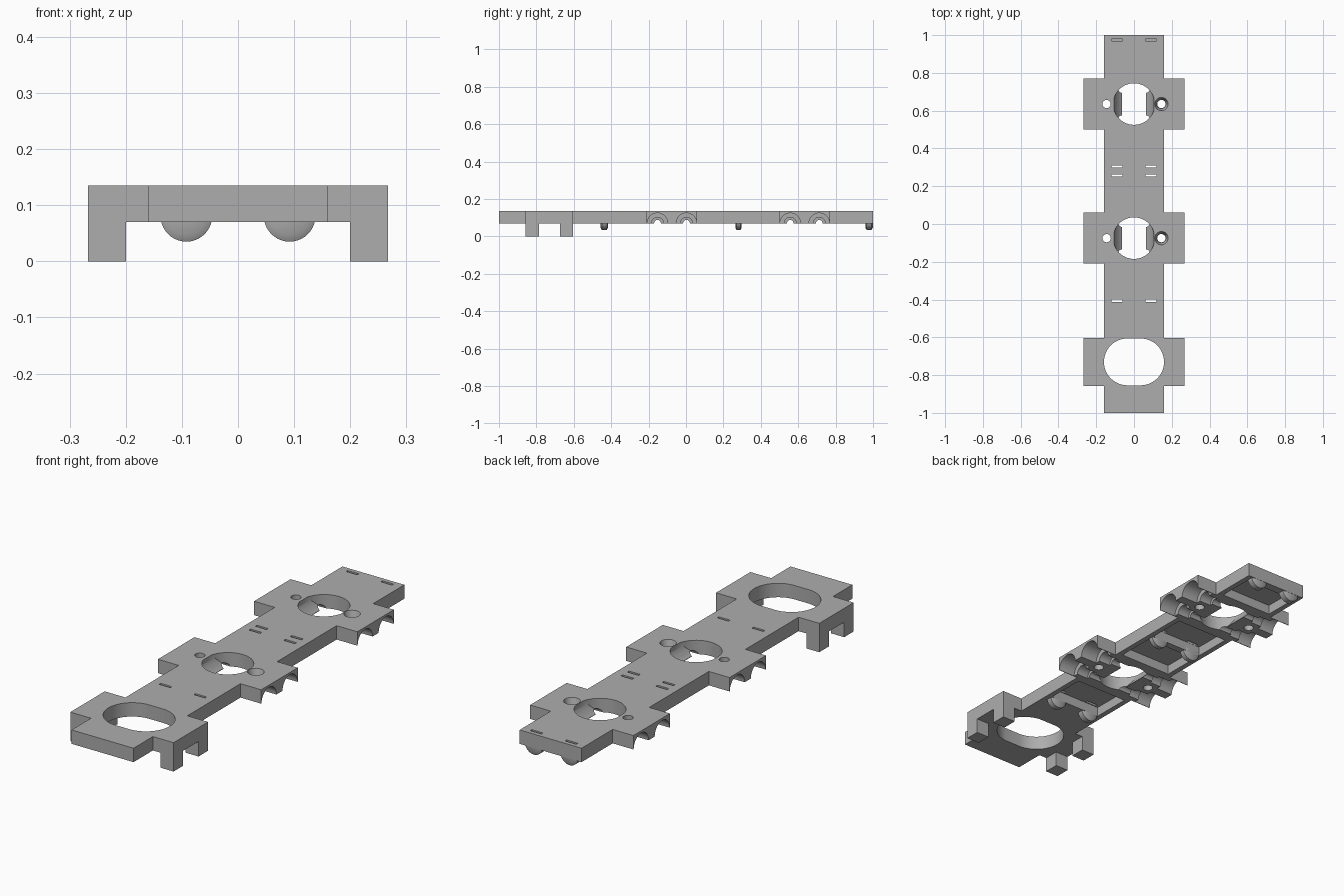
import bpy, bmesh, math
from mathutils import Matrix

if "Cube" in bpy.data.objects:
    bpy.data.objects.remove(bpy.data.objects["Cube"], do_unlink=True)

gray = bpy.data.materials.new("plain_gray")
gray.use_nodes = True
gray.diffuse_color = (0.42, 0.42, 0.42, 1)
gray.node_tree.nodes["Principled BSDF"].inputs["Base Color"].default_value = (0.42, 0.42, 0.42, 1)

BOTTOM, TOP = 0.07, 0.135
BODY_X, WING_X = 0.16, 0.267


def finish(name, bm):
    bmesh.ops.recalc_face_normals(bm, faces=bm.faces)
    mesh = bpy.data.meshes.new(name)
    bm.to_mesh(mesh)
    bm.free()
    mesh.materials.append(gray)
    obj = bpy.data.objects.new(name, mesh)
    bpy.context.collection.objects.link(obj)
    return obj


def box(name, x0, x1, y0, y1, z0, z1):
    bm = bmesh.new()
    bmesh.ops.create_cube(bm, size=1)
    for v in bm.verts:
        v.co = ((x0 + x1) / 2 + v.co.x * (x1 - x0),
                (y0 + y1) / 2 + v.co.y * (y1 - y0),
                (z0 + z1) / 2 + v.co.z * (z1 - z0))
    return finish(name, bm)


def cylinder(name, r, length, centre, axis="Z", r2=None, sides=48):
    turn = {"X": Matrix.Rotation(math.pi / 2, 4, "Y"),
            "Y": Matrix.Rotation(-math.pi / 2, 4, "X"),
            "Z": Matrix.Identity(4)}[axis]
    bm = bmesh.new()
    bmesh.ops.create_cone(bm, cap_ends=True, segments=sides, radius1=r,
                          radius2=r if r2 is None else r2, depth=length,
                          matrix=Matrix.Translation(centre) @ turn)
    return finish(name, bm)


def prism(name, points, direction):
    # extrude a closed outline of 3D points along a direction
    bm = bmesh.new()
    face = bm.faces.new([bm.verts.new(p) for p in points])
    grown = bmesh.ops.extrude_face_region(bm, geom=[face])["geom"]
    bmesh.ops.translate(bm, vec=direction,
                        verts=[g for g in grown if isinstance(g, bmesh.types.BMVert)])
    return finish(name, bm)


def combine(target, tool, operation="DIFFERENCE"):
    tool.hide_render = True
    mod = target.modifiers.new("cut", "BOOLEAN")
    mod.object, mod.operation, mod.solver = tool, operation, "EXACT"
    bpy.context.view_layer.objects.active = target
    bpy.ops.object.modifier_apply(modifier=mod.name)
    bpy.data.objects.remove(tool, do_unlink=True)


def smooth(obj):
    bpy.ops.object.select_all(action="DESELECT")
    obj.select_set(True)
    bpy.context.view_layer.objects.active = obj
    bpy.ops.object.shade_smooth_by_angle(angle=math.radians(30))


# Chassis plate: half outline with three pairs of wings, mirrored
half = [(BODY_X, -1)]
for y0, y1 in ((-0.857, -0.603), (-0.21, 0.06), (0.5, 0.77)):
    half += [(BODY_X, y0), (WING_X, y0), (WING_X, y1), (BODY_X, y1)]
half.append((BODY_X, 1))
outline = half + [(-x, y) for x, y in reversed(half)]
chassis = prism("chassis_plate", [(x, y, BOTTOM) for x, y in outline], (0, 0, TOP - BOTTOM))

# Underside pockets between the ribs
for y0, y1 in ((-0.417, -0.23), (0.08, 0.264), (0.297, 0.48), (0.79, 0.96)):
    combine(chassis, box("pocket", -0.135, 0.135, y0, y1, 0.04, 0.115))

# Large rounded opening in the front section
oval = []
for i in range(64):
    a = math.tau * (i + 0.5) / 64
    oval.append((math.copysign(0.035, math.cos(a)) + 0.124 * math.cos(a),
                 -0.73 + 0.124 * math.sin(a), 0))
combine(chassis, prism("oval_cutter", oval, (0, 0, 0.2)))

for centre_y in (-0.075, 0.635):
    # Round opening with curved flanks that narrow downward
    flank = [(0.065, 0.05)]
    for i in range(11):
        z = 0.072 + 0.073 * i / 10
        flank.append((math.sqrt(0.109 ** 2 - (0.16 - z) ** 2), z))
    section = flank + [(-x, z) for x, z in reversed(flank)]
    opening = prism("flank_cutter", [(x, centre_y - 0.2, z) for x, z in section], (0, 0.4, 0))
    combine(opening, cylinder("round_cutter", 0.11, 0.3, (0, centre_y, 0.1), sides=64), "INTERSECT")
    combine(chassis, opening)

    # Screw hole on the right, countersunk hole on the left
    for x in (-0.145, 0.145):
        combine(chassis, cylinder("screw_cutter", 0.022, 0.2, (x, centre_y, 0.1), sides=24))
    combine(chassis, cylinder("sink_cutter", 0.024, 0.04, (0.145, centre_y, 0.117), r2=0.036, sides=32))

    # Stepped half-round axle channels, open underneath
    for y in (centre_y - 0.0775, centre_y + 0.0775):
        combine(chassis, cylinder("axle_cutter", 0.018, 0.7, (0, y, BOTTOM), "X", sides=32))
        for s in (-1, 1):
            combine(chassis, cylinder("step_cutter", 0.032, 0.13, (s * 0.185, y, BOTTOM), "X"))
            combine(chassis, cylinder("bore_cutter", 0.055, 0.13, (s * 0.245, y, BOTTOM), "X"))

# Narrow slots through the top
for s in (-1, 1):
    for y, low in ((-0.407, 0.05), (0.257, 0.05), (0.304, 0.05), (0.974, 0.1)):
        combine(chassis, box("slot_cutter", s * 0.09 - 0.029, s * 0.09 + 0.029,
                             y - 0.006, y + 0.006, low, 0.2))
smooth(chassis)


# Rounded lugs hanging from the ribs, tapered toward the rim
def lug(name, x, y, thick):
    profile = [(0, -thick / 2), (0.034, -thick / 2), (0.046, -thick / 3),
               (0.046, thick / 3), (0.034, thick / 2), (0, thick / 2)]
    bm = bmesh.new()
    verts = [bm.verts.new((x + r, y + d, 0.081)) for r, d in profile]
    edges = [bm.edges.new(pair) for pair in zip(verts, verts[1:])]
    bmesh.ops.spin(bm, geom=verts + edges, cent=(x, y, 0.081), axis=(0, 1, 0),
                   angle=math.tau, steps=40)
    bmesh.ops.remove_doubles(bm, verts=bm.verts, dist=0.0001)
    obj = finish(name, bm)
    # keep only the part below the plate surface
    combine(obj, box("lug_trim", x - 0.1, x + 0.1, y - 0.1, y + 0.1, 0.095, 0.2))
    smooth(obj)


for side, s in (("right", -1), ("left", 1)):
    for place, y, thick in (("front", -0.437, 0.04), ("middle", 0.2805, 0.033), ("back", 0.979, 0.04)):
        lug(f"{place}_{side}_lug", s * 0.092, y, thick)

# Square feet under the front wings
for side, s in (("right", -1), ("left", 1)):
    for place, y0 in (("front", -0.857), ("rear", -0.673)):
        x0, x1 = sorted((s * 0.2, s * WING_X))
        box(f"{place}_{side}_foot", x0, x1, y0, y0 + 0.07, 0, BOTTOM)
